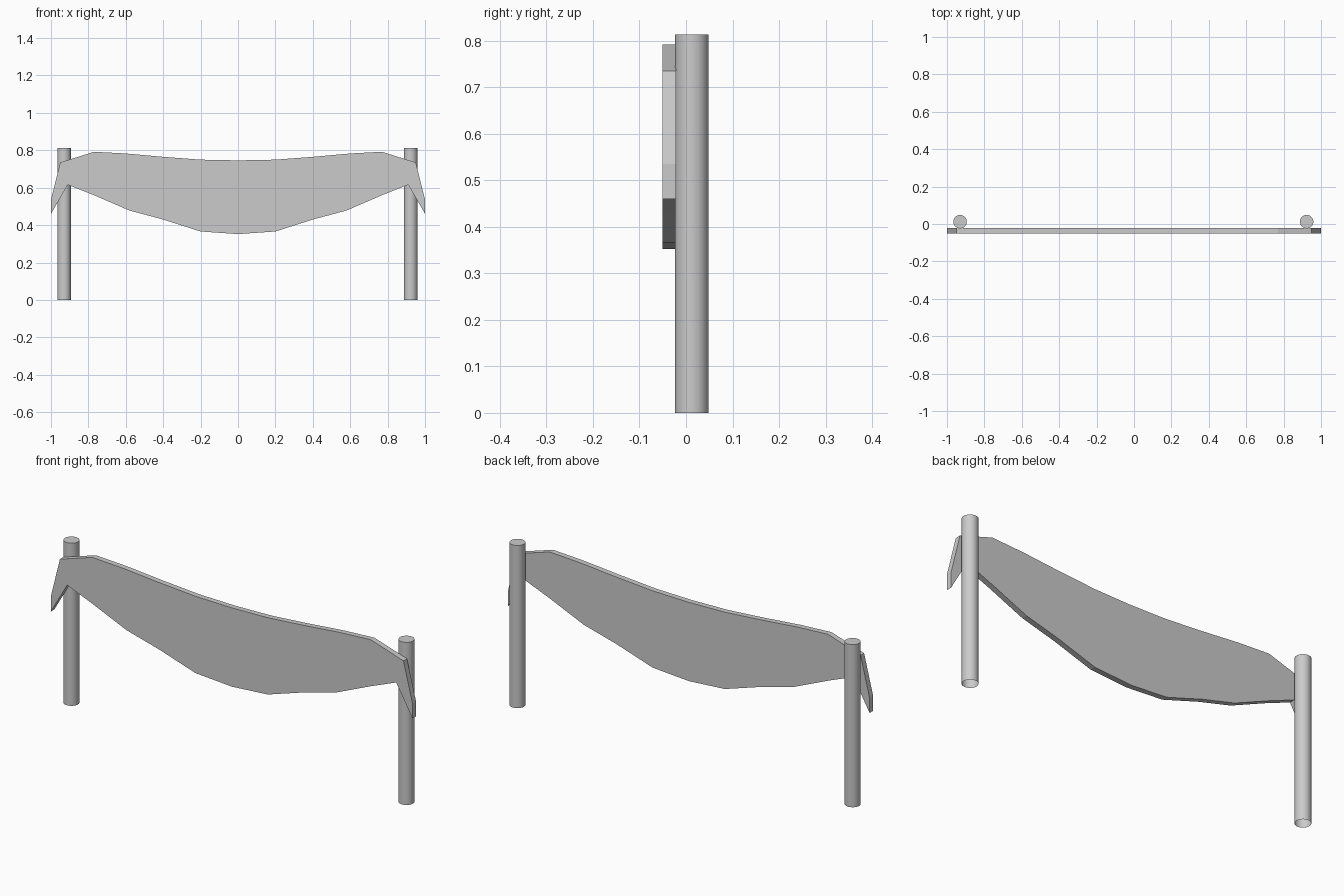
import bpy, bmesh
from mathutils import Vector

cube = bpy.data.objects.get("Cube")
if cube:
    bpy.data.objects.remove(cube, do_unlink=True)

grey = bpy.data.materials.new("plain_grey")
grey.use_nodes = True
colour = (0.6, 0.6, 0.6, 1)
grey.diffuse_color = colour
grey.node_tree.nodes["Principled BSDF"].inputs["Base Color"].default_value = colour


def add_object(name, bm):
    bmesh.ops.recalc_face_normals(bm, faces=bm.faces)
    mesh = bpy.data.meshes.new(name)
    bm.to_mesh(mesh)
    bm.free()
    mesh.materials.append(grey)
    obj = bpy.data.objects.new(name, mesh)
    bpy.context.collection.objects.link(obj)
    return obj


# Hanging cloth banner: half outline mirrored, then extruded in depth
front_y, back_y = -0.05, -0.022
upper = [(0, 0.746), (0.2, 0.75), (0.4, 0.765), (0.6, 0.783), (0.77, 0.792),
         (0.95, 0.735), (1, 0.535)]
lower = [(1, 0.46), (0.91, 0.616), (0.77, 0.56), (0.58, 0.478), (0.4, 0.43),
         (0.2, 0.366), (0, 0.352)]
half = upper + lower
outline = half + [(-x, z) for x, z in reversed(half) if x > 0]

bm = bmesh.new()
face = bm.faces.new([bm.verts.new((x, front_y, z)) for x, z in outline])
result = bmesh.ops.extrude_face_region(bm, geom=[face], use_keep_orig=True)
moved = [v for v in result["geom"] if isinstance(v, bmesh.types.BMVert)]
bmesh.ops.translate(bm, verts=moved, vec=Vector((0, back_y - front_y, 0)))
add_object("cloth_banner", bm)

# Round posts, capped on top and open underneath
post_height, post_radius = 0.813, 0.036
for name, x in (("right_post", -0.93), ("left_post", 0.923)):
    bm = bmesh.new()
    bmesh.ops.create_cone(bm, cap_ends=True, segments=32, radius1=post_radius,
                          radius2=post_radius, depth=post_height)
    bmesh.ops.translate(bm, verts=bm.verts, vec=(x, 0.0125, post_height / 2))
    bottom = [f for f in bm.faces if f.calc_center_median().z < 0.01]
    bmesh.ops.recalc_face_normals(bm, faces=bm.faces)
    bmesh.ops.delete(bm, geom=bottom, context="FACES_ONLY")
    post = add_object(name, bm)
    bpy.ops.object.select_all(action="DESELECT")
    post.select_set(True)
    bpy.context.view_layer.objects.active = post
    bpy.ops.object.shade_smooth_by_angle()
